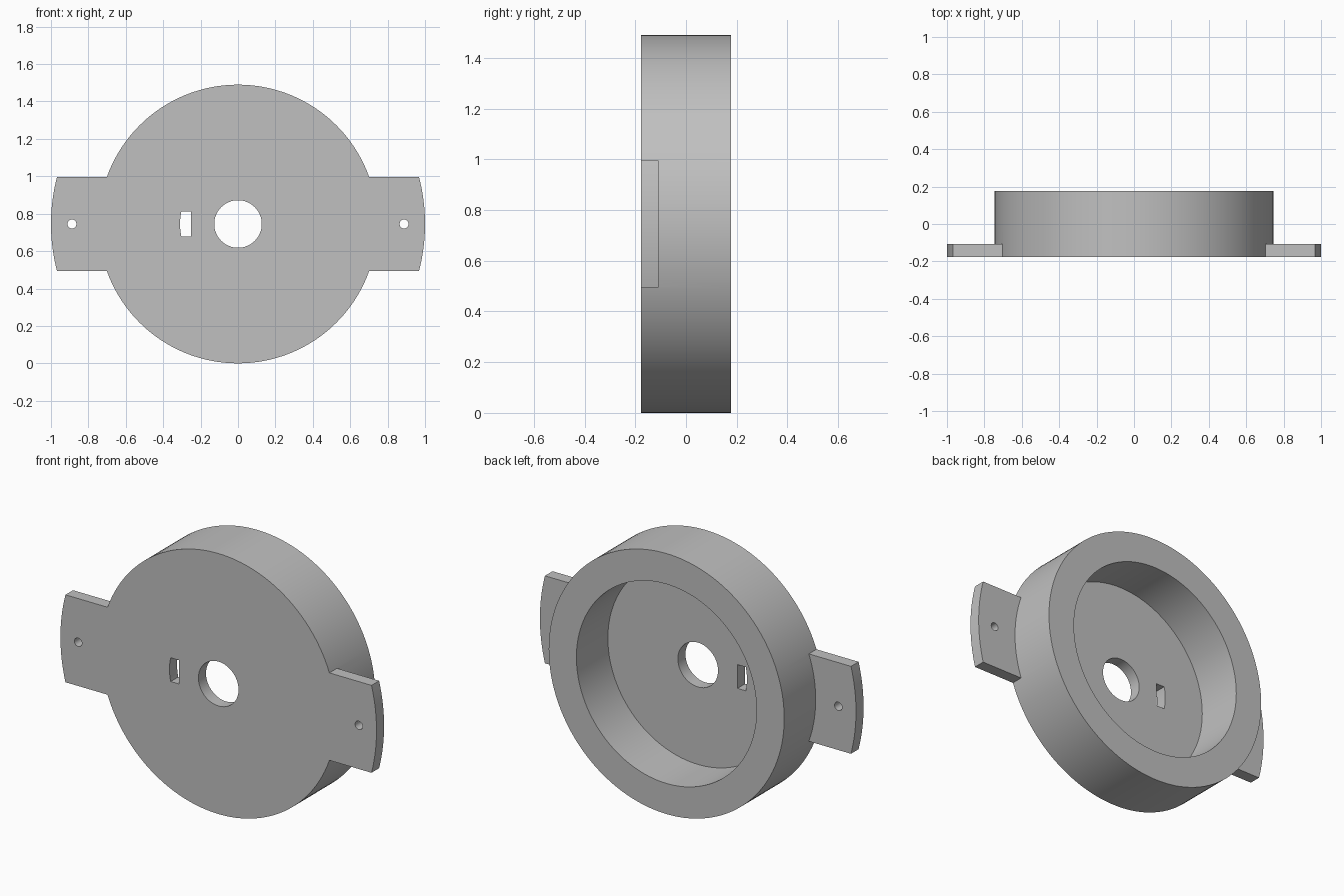
import bpy, bmesh
from math import sin, cos, asin, pi, radians

if "Cube" in bpy.data.objects:
    bpy.data.objects.remove(bpy.data.objects["Cube"], do_unlink=True)

R = 0.745            # disc radius, also the height of its centre
FRONT, BACK = -0.1765, 0.1765
FLOOR = -0.108       # back of the floor and of the mounting ears
EAR_HALF = 0.25

grey = bpy.data.materials.new("plain grey")
grey.use_nodes = True
grey.diffuse_color = (0.53, 0.53, 0.53, 1)
grey.node_tree.nodes["Principled BSDF"].inputs["Base Color"].default_value = grey.diffuse_color


def prism(name, outline, y0, y1):
    """Extrude an (x, z) outline, measured from the disc centre, from y0 to y1."""
    bm = bmesh.new()
    face = bm.faces.new([bm.verts.new((x, y0, z + R)) for x, z in outline])
    ext = bmesh.ops.extrude_face_region(bm, geom=[face])["geom"]
    for v in ext:
        if isinstance(v, bmesh.types.BMVert):
            v.co.y = y1
    bmesh.ops.recalc_face_normals(bm, faces=bm.faces)
    mesh = bpy.data.meshes.new(name)
    bm.to_mesh(mesh)
    bm.free()
    mesh.materials.append(grey)
    obj = bpy.data.objects.new(name, mesh)
    bpy.context.collection.objects.link(obj)
    return obj


def circle(r, n=128, cx=0):
    return [(cx + r * cos(2 * pi * i / n), r * sin(2 * pi * i / n)) for i in range(n)]


def sector(side, inner_x, r, half, n=16):
    """Block with a straight inner edge and an outer edge curved about the disc centre."""
    a = asin(half / r)
    arc = [(side * r * cos(t), r * sin(t)) for t in (a * (2 * i / n - 1) for i in range(n + 1))]
    return arc + [(side * inner_x, half), (side * inner_x, -half)]


def combine(target, tool, operation):
    mod = target.modifiers.new(tool.name, 'BOOLEAN')
    mod.operation, mod.solver, mod.object = operation, 'EXACT', tool
    bpy.context.view_layer.update()
    result = target.evaluated_get(bpy.context.evaluated_depsgraph_get())
    mesh = bpy.data.meshes.new_from_object(result)
    target.modifiers.clear()
    target.data = mesh
    bpy.data.objects.remove(tool, do_unlink=True)


# Round cup body with two mounting ears
body = prism("round_housing", circle(R), FRONT, BACK)
for side in (-1, 1):
    combine(body, prism("mounting_ear", sector(side, 0.65, 1.0, EAR_HALF), FRONT, FLOOR), 'UNION')

# Recess open to the back
combine(body, prism("recess_cutter", circle(0.57), FLOOR, 0.4), 'DIFFERENCE')

# Centre hole, curved slot and screw holes
cuts = [circle(0.127, 64), sector(-1, 0.25, 0.31, 0.068),
        circle(0.024, 24, -0.888), circle(0.024, 24, 0.888)]
for outline in cuts:
    combine(body, prism("hole_cutter", outline, -0.4, 0.4), 'DIFFERENCE')

# Smooth round walls, crisp rims
bpy.ops.object.select_all(action='DESELECT')
body.select_set(True)
bpy.context.view_layer.objects.active = body
bpy.ops.object.shade_smooth_by_angle(angle=radians(30))
